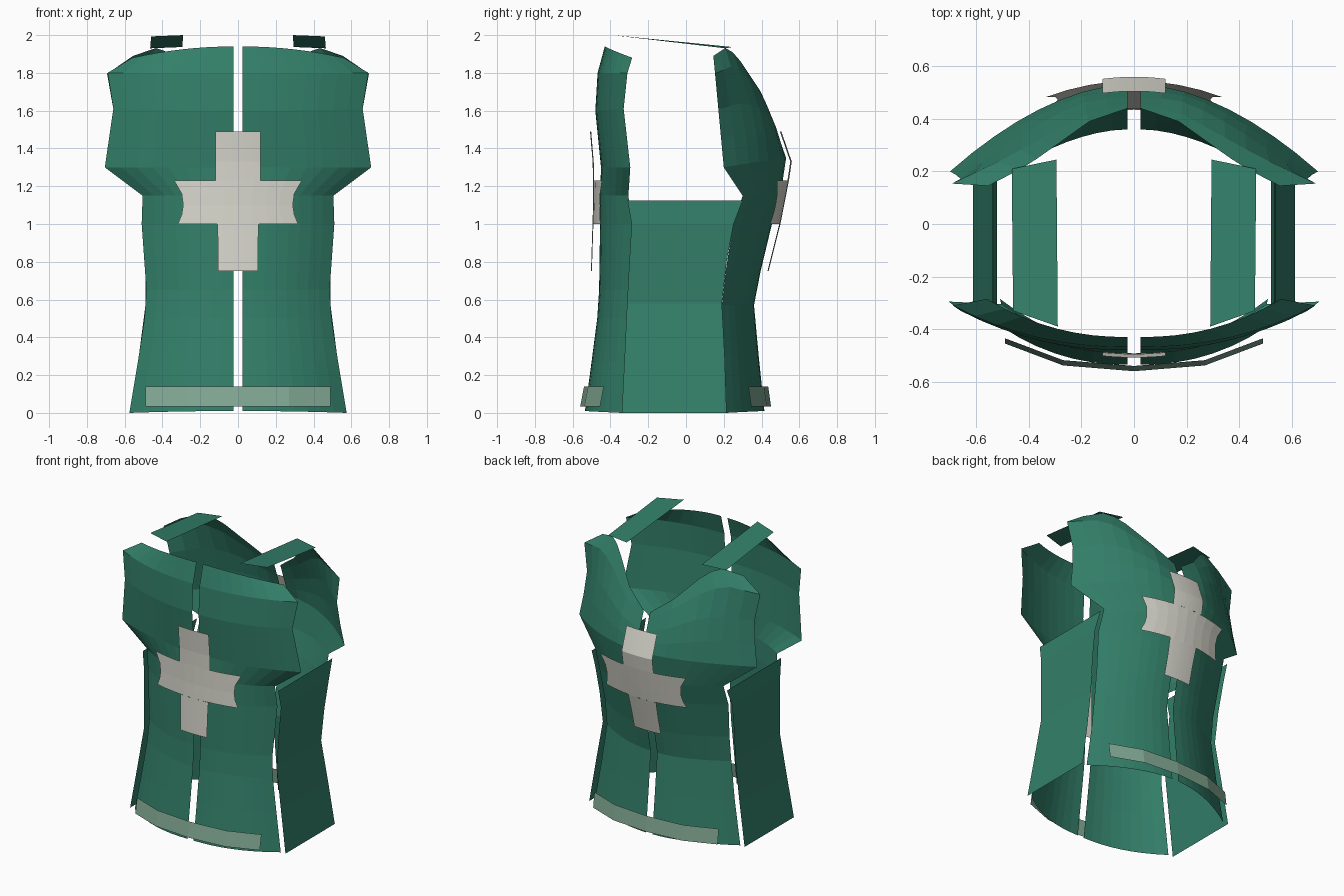
import bpy
from math import sin, pi

if "Cube" in bpy.data.objects:
    bpy.data.objects.remove(bpy.data.objects["Cube"])


def material(name, rgb):
    m = bpy.data.materials.new(name)
    m.diffuse_color = (*rgb, 1)
    m.use_nodes = True
    m.node_tree.nodes["Principled BSDF"].inputs["Base Color"].default_value = m.diffuse_color
    return m


GREEN = material("vest green", (0.033, 0.215, 0.142))
PALE = material("cross off white", (0.70, 0.69, 0.62))
TRIM = material("hem pale green", (0.22, 0.39, 0.29))
GAP, COLS = 0.025, 8


def sheet(name, grids, mat, flip=False, mirror=False):
    """One open cloth sheet from one or more grids of points."""
    verts, faces = [], []
    for rows in grids:
        base, n = len(verts), len(rows[0])
        for r in rows:
            verts += r
        for j in range(len(rows) - 1):
            for i in range(n - 1):
                a = base + j * n + i
                f = (a, a + 1, a + n + 1, a + n)
                faces.append(f[::-1] if flip else f)
    me = bpy.data.meshes.new(name)
    me.from_pydata(verts, [], faces)
    me.materials.append(mat)
    ob = bpy.data.objects.new(name, me)
    bpy.context.collection.objects.link(ob)
    if mirror:
        mod = ob.modifiers.new("mirror", "MIRROR")
        mod.use_mirror_merge = False
    return ob


def lerp(table, v):
    """Piecewise linear lookup; table rows are (key, value, ...)."""
    for a, b in zip(table, table[1:]):
        if v <= b[0]:
            k = max(0, (v - a[0]) / (b[0] - a[0]))
            return [p + (q - p) * k for p, q in zip(a[1:], b[1:])]
    return list(table[-1][1:])


def body_row(zc, ze, xe, yc, ye, power):
    """Curved row from the centre gap to the outer edge."""
    row = []
    for i in range(COLS + 1):
        t = i / COLS
        row.append((GAP + (xe - GAP) * t,
                    yc + (ye - yc) * t ** power,
                    zc + (ze - zc) * t ** 2))
    return row


# front halves: z centre, z edge, x edge, y centre, y edge
front = [(0.01, 0, 0.575, -0.535, -0.34), (0.27, 0.27, 0.53, -0.50, -0.325),
         (0.5, 0.5, 0.495, -0.47, -0.315), (0.65, 0.65, 0.485, -0.46, -0.305),
         (1.0, 1.0, 0.51, -0.455, -0.285), (1.15, 1.15, 0.505, -0.455, -0.305),
         (1.3, 1.3, 0.705, -0.45, -0.295), (1.6, 1.61, 0.66, -0.48, -0.33),
         (1.8, 1.8, 0.69, -0.468, -0.31), (1.94, 1.88, 0.56, -0.43, -0.285)]
sheet("front_panels", [[body_row(*r, 2.2) for r in front]], GREEN, mirror=True)

# back halves: curved rows up to the armhole, then blended to the V neckline
back = [(0.01, 0, 0.575, 0.415, 0.21), (0.3, 0.3, 0.525, 0.385, 0.20),
        (0.57, 0.57, 0.49, 0.36, 0.19), (0.75, 0.75, 0.49, 0.395, 0.21),
        (1.0, 1.0, 0.51, 0.455, 0.25), (1.15, 1.15, 0.505, 0.50, 0.30),
        (1.35, 1.3, 0.70, 0.53, 0.20)]
rows = [body_row(*r, 1.8) for r in back]
neck = [(0, GAP, 0.44, 1.60), (0.25, 0.17, 0.39, 1.71), (0.5, 0.31, 0.29, 1.86),
        (0.7, 0.41, 0.22, 1.94), (1, 0.555, 0.145, 1.89)]
last = rows[-1]
for s, bulge in ((0.25, 0.012), (0.52, 0.035), (0.84, 0.115), (1, 0)):
    row = []
    for i, p in enumerate(last):
        t = i / COLS
        x, y, z = (a + (b - a) * s for a, b in zip(p, lerp(neck, t)))
        row.append((x + bulge * t ** 2, y + 0.03 * sin(pi * s) * sin(pi * t), z))
    rows.append(row)
sheet("back_panels", [rows], GREEN, flip=True, mirror=True)

# side panels: z, x, front y, back y
side = [(0, 0.612, -0.34, 0.215), (0.3, 0.565, -0.325, 0.205),
        (0.58, 0.522, -0.312, 0.19), (0.8, 0.53, -0.30, 0.215),
        (1.0, 0.54, -0.288, 0.252), (1.125, 0.533, -0.31, 0.30)]
sheet("side_panels", [[[(x, a, z), (x, b, z)] for z, x, a, b in side]],
      GREEN, mirror=True)

# shoulder straps
sheet("shoulder_straps", [[[(0.29, -0.39, 2.0), (0.46, -0.33, 1.993)],
                           [(0.295, 0.245, 1.937), (0.465, 0.21, 1.93)]]],
      GREEN, mirror=True)


# crosses: three blocks of (z, half width), curved to follow the body
blocks = [[(0.75, 0.105), (0.88, 0.105), (1.0, 0.11)],
          [(1.0, 0.318), (1.05, 0.298), (1.1, 0.29), (1.16, 0.298), (1.23, 0.338)],
          [(1.23, 0.12), (1.33, 0.12), (1.49, 0.12)]]


def cross(name, profile, curve, flip):
    grids = []
    for block in blocks:
        g = []
        for z, w in block:
            y = lerp(profile, z)[0]
            xs = [w * k / 4 for k in range(-4, 5)]
            g.append([(x, y + curve * x * x, z) for x in xs])
        grids.append(g)
    sheet(name, grids, PALE, flip)


cross("front_cross", [(0.75, -0.503), (1.1, -0.492), (1.3, -0.492), (1.49, -0.508)],
      0.42, False)
cross("back_cross", [(0.75, 0.437), (1.0, 0.50), (1.23, 0.545), (1.33, 0.56),
                     (1.49, 0.505)], -0.55, True)

# hem bands
half = [(0, 0), (0.27, 0.022), (0.49, 0.105)]
line = [(-x, d) for x, d in half[:0:-1]] + half
for name, s, y0, y1 in (("front_hem", -1, 0.56, 0.54), ("back_hem", 1, 0.45, 0.435)):
    sheet(name, [[[(x, s * (y - d), z) for x, d in line]
                  for y, z in ((y0, 0.035), (y1, 0.14))]], TRIM, flip=s > 0)
